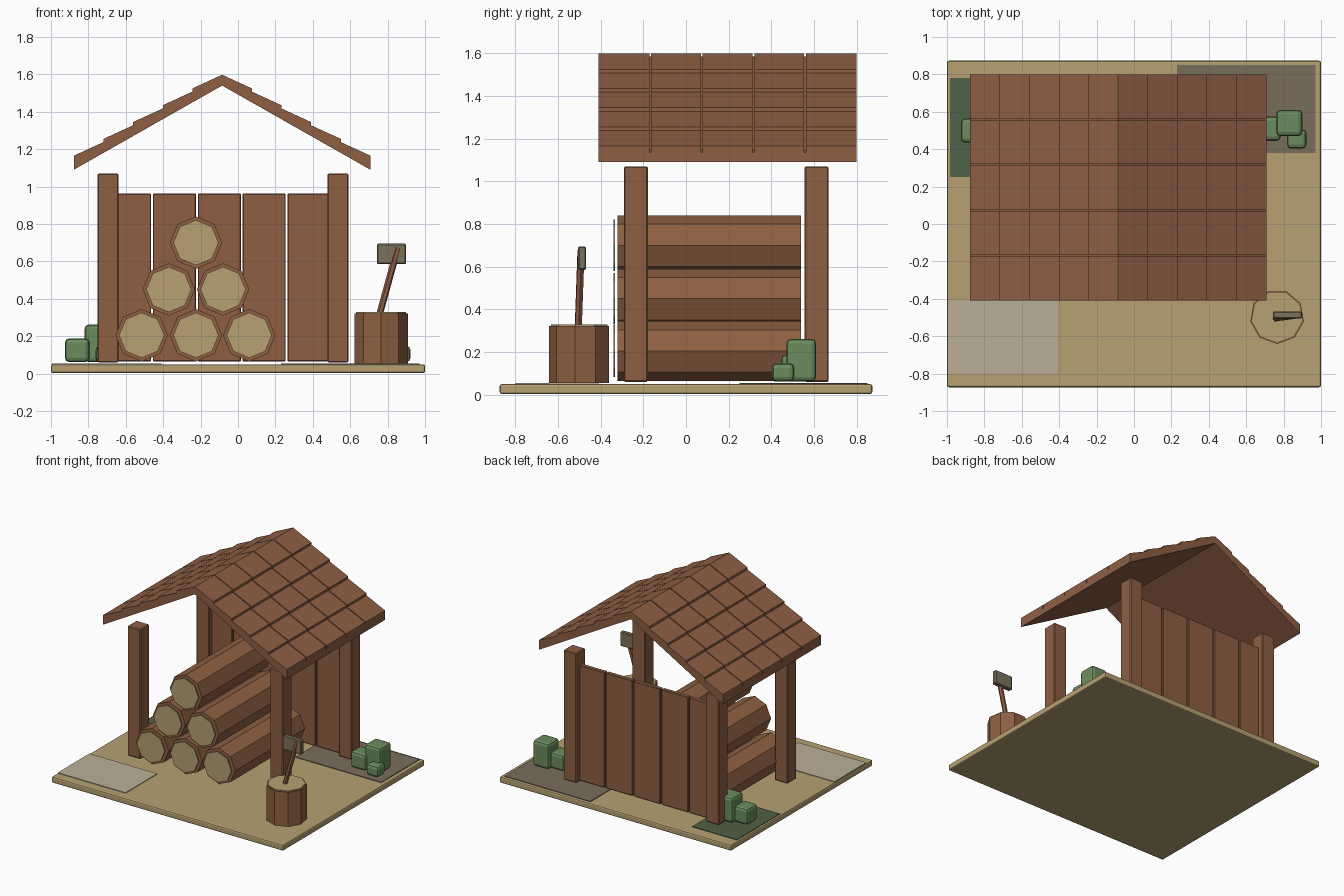
import bpy, bmesh, math
from mathutils import Vector, Matrix

if "Cube" in bpy.data.objects:
    bpy.data.objects.remove(bpy.data.objects["Cube"])


def lin(c):
    c /= 255
    return c / 12.92 if c <= 0.04045 else ((c + 0.055) / 1.055) ** 2.4


def material(name, r, g, b):
    m = bpy.data.materials.new(name)
    m.diffuse_color = (lin(r), lin(g), lin(b), 1)
    m.use_nodes = True
    m.node_tree.nodes["Principled BSDF"].inputs["Base Color"].default_value = m.diffuse_color
    return m


WOOD = material("brown wood", 142, 95, 68)
BARK = material("bark", 142, 96, 66)
TAN = material("tan", 182, 161, 114)
LEAF = material("leaf green", 107, 140, 94)
MOSS = material("dark moss", 80, 98, 71)
SOIL = material("grey brown soil", 122, 109, 92)
STONE = material("pale stone", 188, 175, 152)
METAL = material("dull metal", 124, 114, 93)


def finish(name, bm, mat, bevel=0, segments=1):
    bmesh.ops.recalc_face_normals(bm, faces=bm.faces)
    mesh = bpy.data.meshes.new(name)
    bm.to_mesh(mesh)
    bm.free()
    mesh.materials.append(mat)
    ob = bpy.data.objects.new(name, mesh)
    bpy.context.collection.objects.link(ob)
    if bevel:
        mod = ob.modifiers.new("soft edges", "BEVEL")
        mod.width, mod.segments = bevel, segments
    return ob


def box(name, x, y, z, mat, bevel=0, segments=1):
    """Box from (min, max) ranges."""
    bm = bmesh.new()
    bmesh.ops.create_cube(bm, size=1)
    for v in bm.verts:
        v.co = [r[0] if c < 0 else r[1] for c, r in zip(v.co, (x, y, z))]
    return finish(name, bm, mat, bevel, segments)


def rod(name, a, b, radius, sides, mat, turn=0):
    """Prism between two points."""
    a, b = Vector(a), Vector(b)
    d = b - a
    bm = bmesh.new()
    bmesh.ops.create_cone(bm, cap_ends=True, segments=sides, radius1=radius,
                          radius2=radius, depth=d.length)
    rot = d.to_track_quat("Z", "Y").to_matrix().to_4x4()
    bm.transform(Matrix.Translation((a + b) / 2) @ rot @ Matrix.Rotation(turn, 4, "Z"))
    return finish(name, bm, mat)


def extrude_y(bm, outline, y0, y1):
    """Solid with an x-z outline, stretched along y."""
    rings = [[bm.verts.new((x, y, z)) for x, z in outline] for y in (y0, y1)]
    n = len(outline)
    bm.faces.new(rings[0])
    bm.faces.new(rings[1][::-1])
    for i in range(n):
        j = (i + 1) % n
        bm.faces.new((rings[0][i], rings[0][j], rings[1][j], rings[1][i]))


# Ground slab and thin ground patches
box("ground_slab", (-1, 1), (-0.873, 0.873), (0.003, 0.05), TAN, 0.01, 2)
box("stone_patch", (-0.995, -0.41), (-0.80, -0.41), (0.048, 0.055), STONE)
box("soil_patch", (0.23, 0.97), (0.38, 0.85), (0.048, 0.055), SOIL)
box("moss_patch", (-0.985, -0.60), (0.25, 0.78), (0.048, 0.055), MOSS)

# Corner posts
for px in (-0.695, 0.535):
    for py in (-0.235, 0.612):
        box("post", (px - 0.056, px + 0.056), (py - 0.056, py + 0.056),
            (0.06, 1.07), WOOD, 0.006)

# Back wall planks
for i in range(5):
    x = -0.70 + 0.24 * i
    box("wall_plank", (x + 0.005, x + 0.235), (0.59, 0.625), (0.065, 0.963), WOOD, 0.004)

# Roof: bent slab, then stepped rows of shingles on both slopes
RIDGE, HALF, SLOPE = -0.085, 0.793, 0.45 / 0.793


def under(d, lift):
    return 1.54 - SLOPE * d + lift


bm = bmesh.new()
extrude_y(bm, [(RIDGE + s * d, under(d, h)) for s, d, h in
               ((-1, HALF, 0), (0, 0, 0), (1, HALF, 0),
                (1, HALF, 0.045), (0, 0, 0.045), (-1, HALF, 0.045))], -0.41, 0.80)
finish("roof_slab", bm, WOOD)

bm = bmesh.new()
ROW, COL = HALF / 5, 1.21 / 5
for side in (-1, 1):
    for r in range(5):
        d0, d1 = r * ROW, (r + 1) * ROW
        outline = [(RIDGE + side * d, under(d, h)) for d, h in
                   ((d0, 0.04), (d1, 0.04), (d1, 0.075), (d0, 0.058))]
        for c in range(5):
            y = -0.41 + c * COL
            extrude_y(bm, outline, y + 0.004 * (c > 0), y + COL - 0.004 * (c < 4))
finish("roof_shingles", bm, WOOD)

# Stacked logs with pale cut ends
for x, z in ((-0.515, 0.205), (-0.225, 0.205), (0.06, 0.205),
             (-0.37, 0.45), (-0.08, 0.45), (-0.225, 0.70)):
    rod("log", (x, -0.32, z), (x, 0.54, z), 0.14, 8, BARK)
    rod("log_cut_end", (x, -0.340, z), (x, -0.333, z), 0.121, 8, TAN)

# Chopping stump
sx, sy = 0.765, -0.496
rod("stump", (sx, sy, 0.055), (sx, sy, 0.322), 0.145, 9, BARK)
rod("stump_top", (sx, sy, 0.321), (sx, sy, 0.33), 0.136, 9, TAN)

# Axe stuck in the stump
rod("axe_handle", (0.755, -0.505, 0.31), (0.855, -0.492, 0.675), 0.018, 6, WOOD)
box("axe_head", (0.742, 0.898), (-0.505, -0.468), (0.585, 0.695), METAL, 0.006)

# Clumps of blocky bushes
for x, y in ((0.83, 0.54), (-0.75, 0.53)):
    for dx, dy, half, top in ((0, 0, 0.07, 0.262), (-0.11, -0.03, 0.065, 0.188),
                              (0.04, -0.085, 0.052, 0.148)):
        box("bush", (x + dx - half, x + dx + half), (y + dy - half, y + dy + half),
            (0.062, top), LEAF, 0.022, 2)
